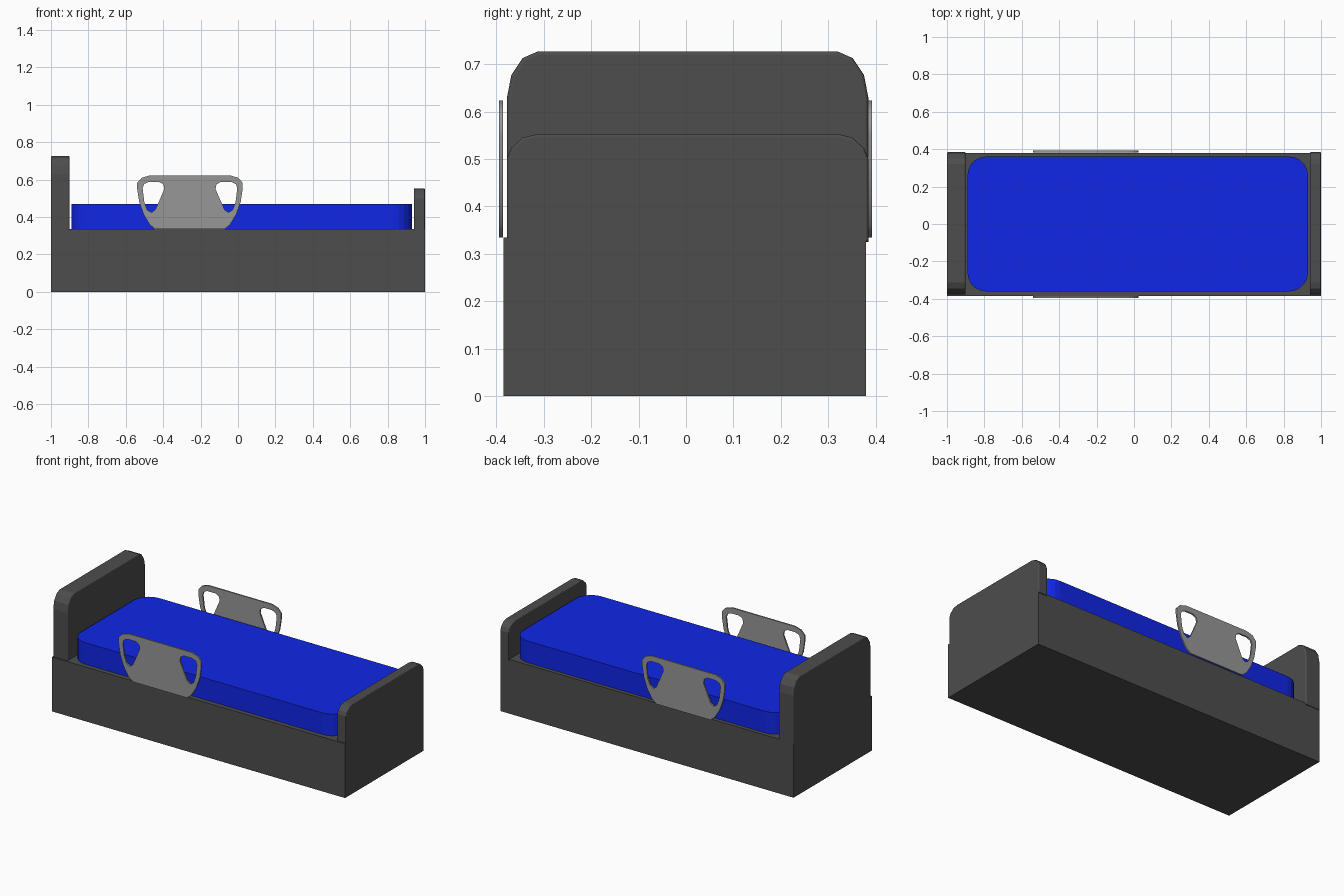
import bpy, bmesh
from math import pi

if "Cube" in bpy.data.objects:
    bpy.data.objects.remove(bpy.data.objects["Cube"])


def material(name, rgb):
    m = bpy.data.materials.new(name)
    m.diffuse_color = (*rgb, 1)
    m.use_nodes = True
    m.node_tree.nodes["Principled BSDF"].inputs["Base Color"].default_value = m.diffuse_color
    return m


DARK = material("dark_grey", (0.075, 0.075, 0.075))
MID = material("mid_grey", (0.31, 0.31, 0.31))
BLUE = material("blue", (0.005, 0.02, 0.8))


def finish(name, bm, mat):
    bmesh.ops.recalc_face_normals(bm, faces=bm.faces)
    me = bpy.data.meshes.new(name)
    bm.to_mesh(me)
    bm.free()
    ob = bpy.data.objects.new(name, me)
    bpy.context.collection.objects.link(ob)
    me.materials.append(mat)
    return ob


def box(name, lo, hi, mat, radius=0):
    """Box between two corners, optionally with rounded vertical edges."""
    bm = bmesh.new()
    bmesh.ops.create_cube(bm, size=1)
    for v in bm.verts:
        v.co = [h if c > 0 else l for c, l, h in zip(v.co, lo, hi)]
    if radius:
        upright = [e for e in bm.edges
                   if abs(e.verts[0].co.z - e.verts[1].co.z) > 0.01]
        bmesh.ops.bevel(bm, geom=upright, offset=radius, segments=5,
                        profile=0.5, affect='EDGES')
    return finish(name, bm, mat)


def board(name, x0, x1, corner, mat, chamfer):
    """End board: half profile (y, z) mirrored, extruded in x and rounded."""
    cy = 0.0035
    prof = [(cy + y, z) for y, z in corner] + \
           [(cy - y, z) for y, z in reversed(corner)]
    bm = bmesh.new()
    face = bm.faces.new([bm.verts.new((x0, y, z)) for y, z in prof])
    ext = bmesh.ops.extrude_face_region(bm, geom=[face], use_keep_orig=True)
    for g in ext["geom"]:
        if isinstance(g, bmesh.types.BMVert):
            g.co.x = x1
    rims = [e for e in bm.edges
            if abs(e.verts[0].co.x - e.verts[1].co.x) < 1e-5]
    bmesh.ops.recalc_face_normals(bm, faces=bm.faces)
    bmesh.ops.bevel(bm, geom=rims, offset=chamfer, segments=4,
                    profile=0.5, affect='EDGES')
    return finish(name, bm, mat)


# Base and mattress
box("bed_base", (-1, -0.385, 0), (1, 0.38, 0.335), DARK)
box("mattress", (-0.89, -0.36, 0.337), (0.93, 0.36, 0.47), BLUE, 0.1)

# Headboard and footboard
board("headboard", -1, -0.9,
      [(0.381, 0.325), (0.381, 0.63), (0.372, 0.677), (0.348, 0.713), (0.316, 0.727)],
      DARK, 0.008)
board("footboard", 0.94, 1,
      [(0.381, 0.325), (0.381, 0.5), (0.372, 0.523), (0.348, 0.545), (0.316, 0.553)],
      DARK, 0.006)

# Side rails: flat plate outline with two hand holes
RAIL_X = -0.257
half = [(0.185, 0.335), (0.215, 0.36), (0.248, 0.415), (0.271, 0.48),
        (0.282, 0.55), (0.282, 0.583), (0.258, 0.61), (0.215, 0.623)]
hole = [(0.253, 0.555), (0.245, 0.577), (0.22, 0.588), (0.165, 0.588),
        (0.142, 0.575), (0.137, 0.55), (0.165, 0.485), (0.185, 0.44),
        (0.205, 0.425), (0.228, 0.438), (0.244, 0.48)]


def rail(name, y):
    cu = bpy.data.curves.new(name, 'CURVE')
    cu.dimensions = '2D'
    cu.fill_mode = 'BOTH'
    cu.extrude = 0.0045
    outline = half + [(-x, z) for x, z in reversed(half)]
    for pts in (outline, hole, [(-x, z) for x, z in hole]):
        sp = cu.splines.new('POLY')
        sp.points.add(len(pts) - 1)
        for p, (x, z) in zip(sp.points, pts):
            p.co = (x, z, 0, 1)
        sp.use_cyclic_u = True
    ob = bpy.data.objects.new(name, cu)
    bpy.context.collection.objects.link(ob)
    ob.location = (RAIL_X, y, 0)
    ob.rotation_euler = (pi / 2, 0, 0)
    cu.materials.append(MID)
    bpy.ops.object.select_all(action='DESELECT')
    ob.select_set(True)
    bpy.context.view_layer.objects.active = ob
    bpy.ops.object.convert(target='MESH')


rail("front_side_rail", -0.39)
rail("back_side_rail", 0.388)
